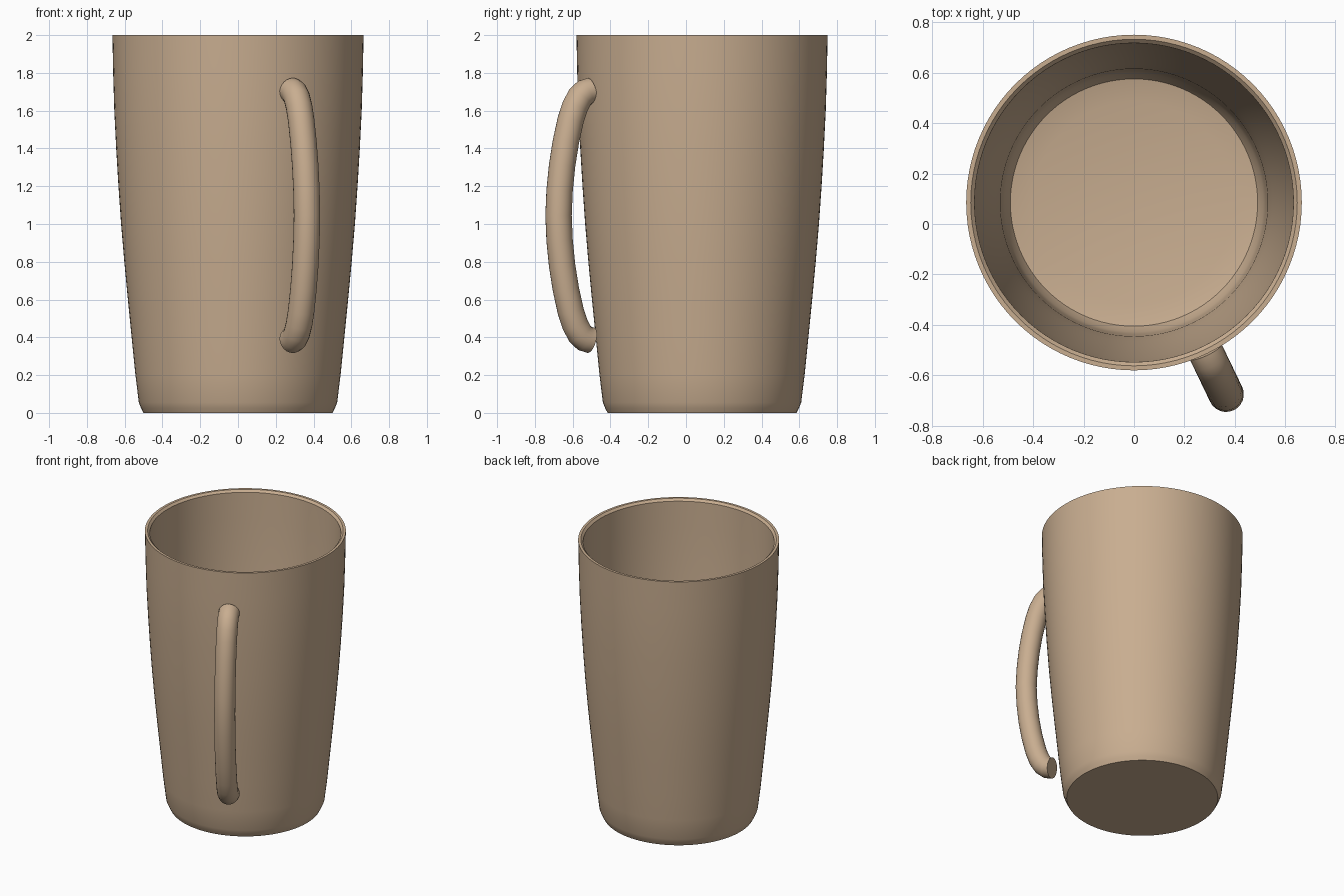
import bpy, bmesh, math
from mathutils import Vector

if "Cube" in bpy.data.objects:
    bpy.data.objects.remove(bpy.data.objects["Cube"])

clay = bpy.data.materials.new("warm tan ceramic")
clay.diffuse_color = (0.58, 0.42, 0.28, 1)
clay.use_nodes = True
clay.node_tree.nodes["Principled BSDF"].inputs["Base Color"].default_value = clay.diffuse_color
CENTRE = Vector((0, 0.085, 0))


def finish(name, bm, angle):
    bmesh.ops.recalc_face_normals(bm, faces=bm.faces)
    mesh = bpy.data.meshes.new(name)
    bm.to_mesh(mesh)
    bm.free()
    mesh.materials.append(clay)
    ob = bpy.data.objects.new(name, mesh)
    bpy.context.collection.objects.link(ob)
    bpy.ops.object.select_all(action='DESELECT')
    ob.select_set(True)
    bpy.context.view_layer.objects.active = ob
    bpy.ops.object.shade_smooth_by_angle(angle=math.radians(angle))
    return ob


def bridge(bm, a, b):
    n = len(a)
    for i in range(n):
        j = (i + 1) % n
        bm.faces.new((a[i], a[j], b[j], b[i]))


# Mug body: one revolved profile, outside up, over the rim, inside down
outer = [(0.50, 0), (0.513, 0.025), (0.525, 0.055), (0.543, 0.2), (0.563, 0.4),
         (0.583, 0.6), (0.602, 0.8), (0.619, 1.0), (0.633, 1.2), (0.645, 1.4),
         (0.655, 1.6), (0.661, 1.8), (0.665, 2.0)]
rim = [(0.647, 2.0), (0.632, 1.985)]
inner = [(r - 0.033, z) for r, z in reversed(outer[4:-1])]
floor = [(0.522, 0.22), (0.512, 0.15), (0.49, 0.11), (0.40, 0.09)]
SEG = 96
bm = bmesh.new()
rings = []
for r, z in outer + rim + inner + floor:
    rings.append([bm.verts.new(CENTRE + Vector((r * math.cos(2 * math.pi * i / SEG),
                                               r * math.sin(2 * math.pi * i / SEG), z)))
                  for i in range(SEG)])
for a, b in zip(rings, rings[1:]):
    bridge(bm, a, b)
bm.faces.new(rings[0])
bm.faces.new(rings[-1])
finish("mug_body", bm, 35)

# Handle: round tube swept along a bow standing radially off the body
out = Vector((0.433, -0.901, 0)).normalized()
side = Vector((0, 0, 1)).cross(out)
half = [(0.655, 0.66), (0.688, 0.652), (0.718, 0.625), (0.747, 0.575), (0.772, 0.505),
        (0.80, 0.39), (0.822, 0.265), (0.837, 0.13)]
path = half + [(0.843, 0)] + [(r, -z) for r, z in reversed(half)]
pts = [CENTRE + out * r + Vector((0, 0, 1.045 + z)) for r, z in path]
bm = bmesh.new()
rings = []
for k, p in enumerate(pts):
    t = (pts[min(k + 1, len(pts) - 1)] - pts[max(k - 1, 0)]).normalized()
    u = side.cross(t)
    rings.append([bm.verts.new(p + 0.07 * (side * math.cos(a) + u * math.sin(a)))
                  for a in (2 * math.pi * i / 24 for i in range(24))])
for a, b in zip(rings, rings[1:]):
    bridge(bm, a, b)
bm.faces.new(rings[0])
bm.faces.new(rings[-1])
finish("handle", bm, 50)
